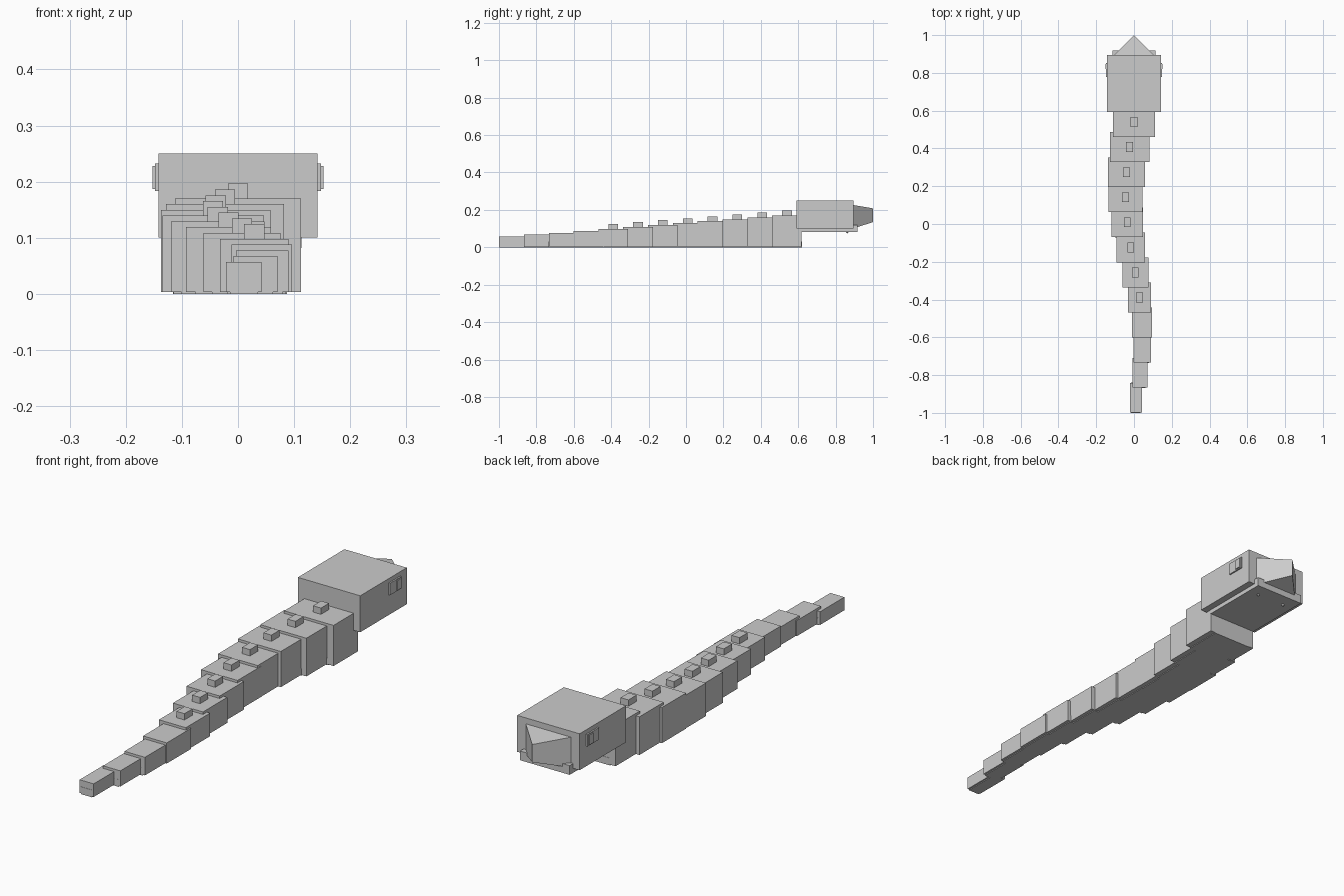
import bpy, bmesh, math

if "Cube" in bpy.data.objects:
    bpy.data.objects.remove(bpy.data.objects["Cube"])

grey = bpy.data.materials.new("plain_grey")
grey.diffuse_color = (0.6, 0.6, 0.6, 1)
grey.use_nodes = True
grey.node_tree.nodes["Principled BSDF"].inputs["Base Color"].default_value = grey.diffuse_color


def finish(name, bm):
    bmesh.ops.recalc_face_normals(bm, faces=bm.faces)
    mesh = bpy.data.meshes.new(name)
    bm.to_mesh(mesh)
    bm.free()
    mesh.materials.append(grey)
    obj = bpy.data.objects.new(name, mesh)
    bpy.context.collection.objects.link(obj)
    return obj


def box(name, x, y, z):
    """Box from (min, max) ranges on each axis."""
    bm = bmesh.new()
    bmesh.ops.create_cube(bm, size=1)
    for v in bm.verts:
        for axis, (lo, hi) in enumerate((x, y, z)):
            v.co[axis] = hi if v.co[axis] > 0 else lo
    return finish(name, bm)


# Winding body: overlapping segments growing from tail to neck
COUNT, PITCH, LENGTH = 12, 0.1327, 0.158
for i in range(COUNT):
    cx = -0.0445 * math.sin(0.55 * (COUNT - 1 - i))
    half = (0.064 + 0.0146 * i) / 2
    top = 0.057 + 0.0103 * i
    y0 = -0.999 + PITCH * i
    y1 = y0 + LENGTH
    box(f"body_segment_{i + 1}", (cx - half, cx + half), (y0, y1), (0.003, top))
    # Belly plate, narrower than the segment
    bw = half * 0.78
    box(f"belly_plate_{i + 1}", (cx - bw, cx + bw), (y0 - 0.001, y1 + 0.001), (0, 0.03))
    # Back spine on the thicker segments
    if i >= 4:
        cy = (y0 + y1) / 2
        box(f"back_spine_{i + 1}", (cx - 0.018, cx + 0.018),
            (cy - 0.026, cy + 0.026), (top - 0.015, top + 0.026))

# Head and lower jaw
box("head", (-0.142, 0.142), (0.592, 0.895), (0.10, 0.25))
box("lower_jaw", (-0.113, 0.113), (0.61, 0.918), (0.082, 0.12))

# Snout: wedge tapering to an upright front edge
bm = bmesh.new()
outline = [(-0.105, 0.893), (0.105, 0.893), (0, 1.0)]
lower = [bm.verts.new((x, y, 0.135 if y == 1 else 0.10)) for x, y in outline]
upper = [bm.verts.new((x, y, 0.208 if y == 1 else 0.226)) for x, y in outline]
bm.faces.new(lower)
bm.faces.new(upper)
for a in range(3):
    b = (a + 1) % 3
    bm.faces.new((lower[a], lower[b], upper[b], upper[a]))
finish("snout", bm)

# Eyes, pupils and fangs on both sides
for side, s in (("left", -1), ("right", 1)):
    box(f"{side}_eye", sorted((s * 0.135, s * 0.148)), (0.777, 0.852), (0.183, 0.232))
    box(f"{side}_pupil", sorted((s * 0.14, s * 0.152)), (0.82, 0.846), (0.187, 0.228))
    bm = bmesh.new()
    bmesh.ops.create_cone(bm, cap_ends=True, segments=4, radius1=0,
                          radius2=0.03, depth=0.03)
    bmesh.ops.remove_doubles(bm, verts=bm.verts, dist=0.0001)
    bmesh.ops.translate(bm, verts=bm.verts, vec=(s * 0.065, 0.862, 0.089))
    finish(f"{side}_fang", bm)
